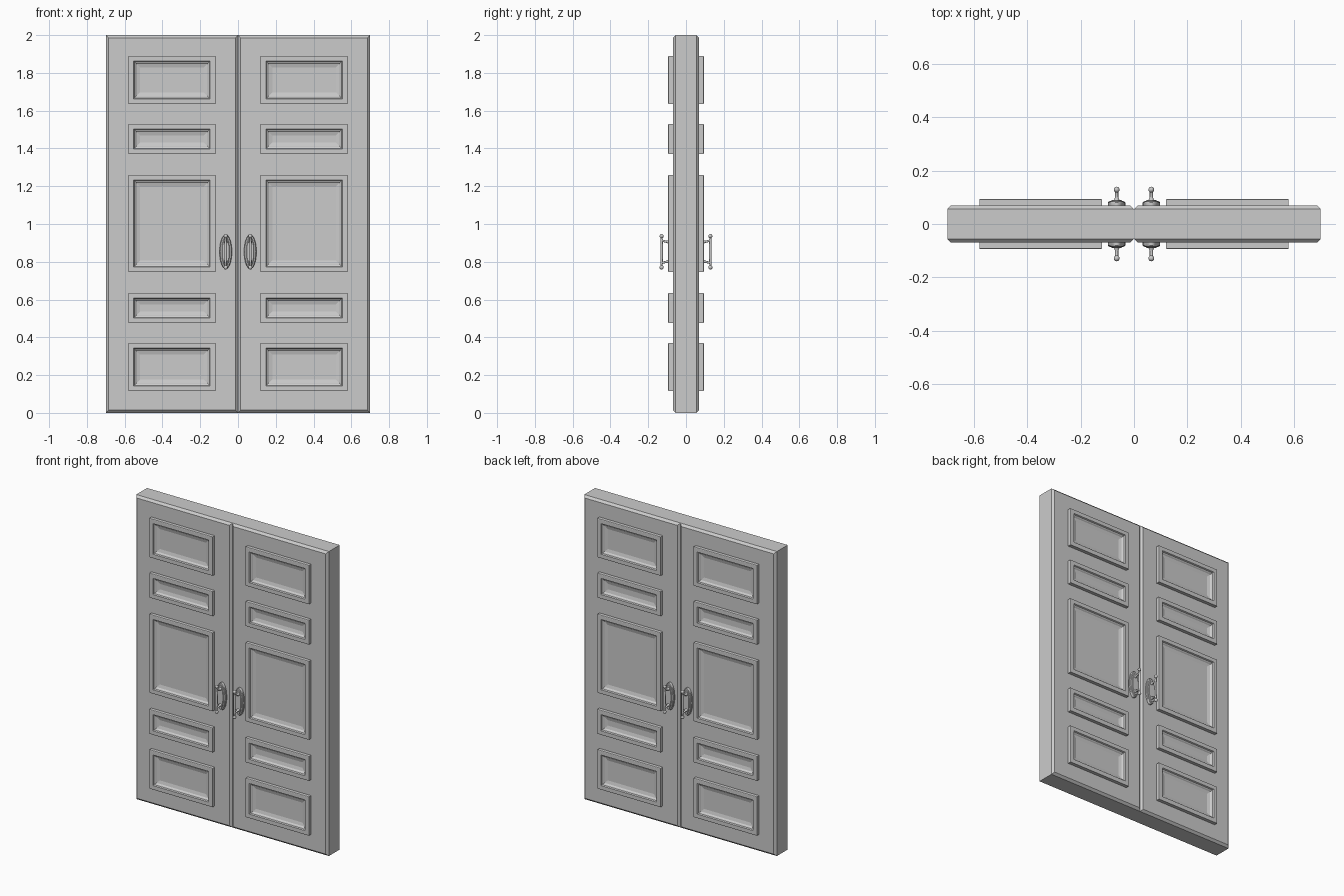
import bpy
from math import sin, cos, tau, radians

if "Cube" in bpy.data.objects:
    bpy.data.objects.remove(bpy.data.objects["Cube"])


def loft(name, loops, cap_start=True, smooth=False, mirror_y=True):
    """Skin matching loops of points, then mirror to the other leaf / other face."""
    n = len(loops[0])
    verts = [p for loop in loops for p in loop]
    faces = [(k * n + i, k * n + (i + 1) % n, (k + 1) * n + (i + 1) % n, (k + 1) * n + i)
             for k in range(len(loops) - 1) for i in range(n)]
    faces.append(tuple(range(len(verts) - n, len(verts))))
    if cap_start:
        faces.append(tuple(reversed(range(n))))
    mesh = bpy.data.meshes.new(name)
    mesh.from_pydata(verts, [], faces)
    obj = bpy.data.objects.new(name, mesh)
    bpy.context.collection.objects.link(obj)
    if smooth:
        bpy.ops.object.select_all(action='DESELECT')
        obj.select_set(True)
        bpy.context.view_layer.objects.active = obj
        bpy.ops.object.shade_smooth_by_angle(angle=radians(35))
    mod = obj.modifiers.new("mirror", 'MIRROR')
    mod.use_axis = (True, mirror_y, False)
    mod.use_mirror_merge = False
    return obj


def rect(x0, x1, z0, z1, inset, y):
    a, b, c, d = x0 + inset, x1 - inset, z0 + inset, z1 - inset
    return [(a, y, c), (b, y, c), (b, y, d), (a, y, d)]


def oval(cx, cz, rx, rz, y, n=32):
    return [(cx + rx * cos(tau * i / n), y, cz + rz * sin(tau * i / n)) for i in range(n)]


def ring(cx, cy, r, z, n=16):
    return [(cx + r * cos(tau * i / n), cy + r * sin(tau * i / n), z) for i in range(n)]


# Door leaves with chamfered front and back rims
loft("door_leaf", [rect(0, 0.7, 0, 2, i, y) for i, y in
                   ((0.014, 0.07), (0, 0.056), (0, -0.056), (0.014, -0.07))],
     mirror_y=False)

# Raised panel mouldings: flat rim, steep inner step, shallow slope to the field
PROFILE = ((0, -0.065), (0, -0.092), (0.003, -0.094), (0.027, -0.094), (0.031, -0.086),
           (0.037, -0.083), (0.042, -0.077), (0.062, -0.0715))
for k, (z0, z1) in enumerate(((0.115, 0.37), (0.475, 0.635), (0.745, 1.26),
                              (1.37, 1.53), (1.635, 1.89))):
    loft(f"panel_{k + 1}", [rect(0.12, 0.58, z0, z1, i, y) for i, y in PROFILE],
         cap_start=False)

# Handles: oval backplate, two posts, grip with ball ends
HX, HZ, HY = 0.065, 0.853, -0.129
loft("handle_backplate",
     [oval(HX, HZ, 0.033 - i, 0.091 - i, y) for i, y in
      ((0, -0.068), (0, -0.080), (0.004, -0.085), (0.012, -0.086), (0.015, -0.090))],
     cap_start=False, smooth=True)

for label, s in (("lower", -1), ("upper", 1)):
    loft(f"handle_post_{label}",
         [oval(HX, HZ + s * (0.052 + d), r, r, y, 16) for d, r, y in
          ((0, 0.011, -0.088), (0, 0.008, -0.095), (0.001, 0.006, -0.103),
           (0.004, 0.006, -0.115), (0.007, 0.006, HY))], smooth=True)

# Half profile of the grip as (height from centre, radius), mirrored top to bottom
BALL = [(0.083 + 0.011 * sin(a), 0.011 * cos(a))
        for a in (radians(d) for d in (-60, -40, -20, 0, 20, 40, 60, 80))]
half = [(0.03, 0.0068), (0.06, 0.006)] + BALL
grip = [(-h, r) for h, r in reversed(half)] + [(0, 0.007)] + half
loft("handle_grip", [ring(HX, HY, r, HZ + h) for h, r in grip], smooth=True)
